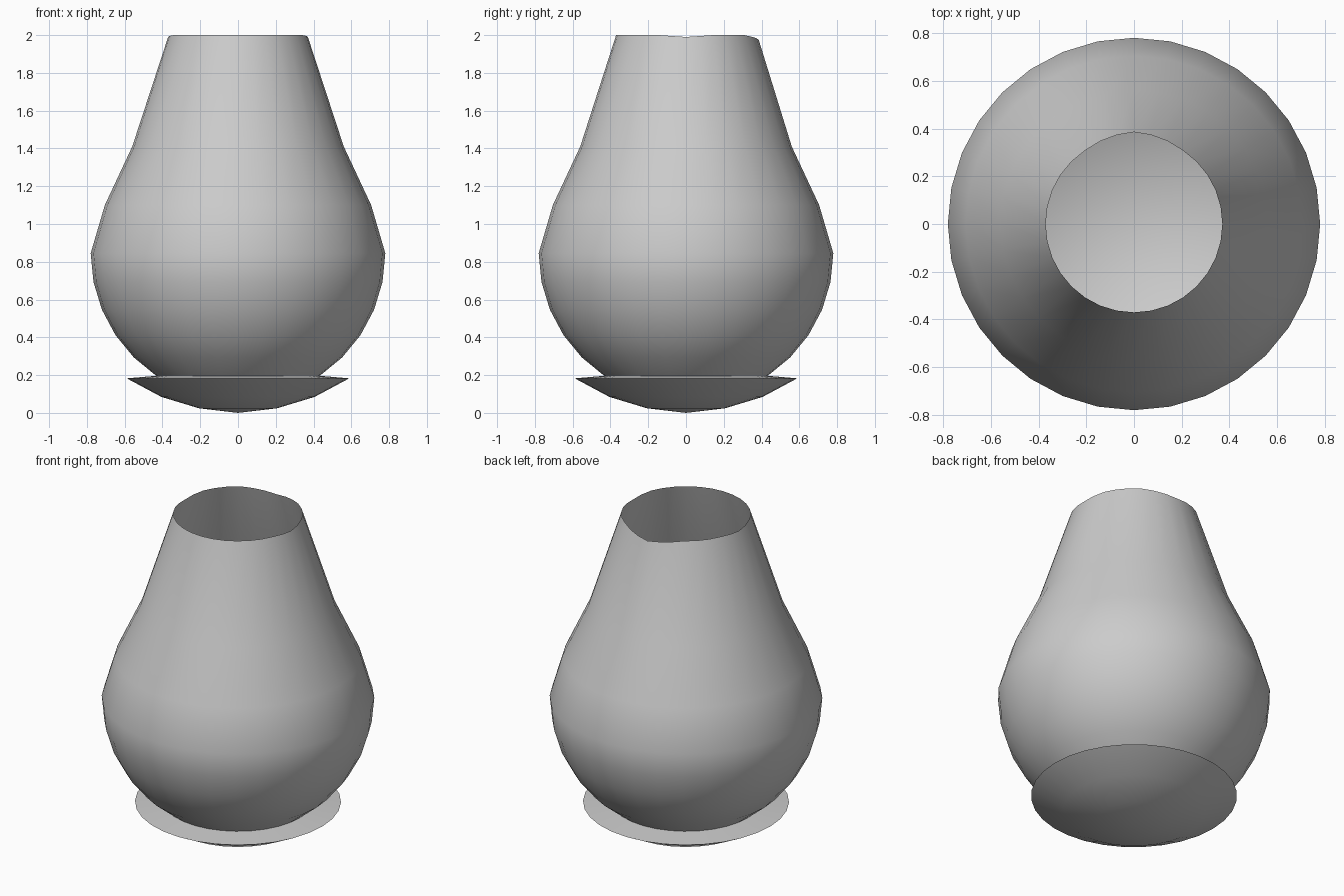
import bpy, bmesh, math

if "Cube" in bpy.data.objects:
    bpy.data.objects.remove(bpy.data.objects["Cube"])

SEG = 32
R, CZ = 0.78, 0.845          # belly radius and height of its widest ring
FOOT = 1.36                  # flare of the foot dish relative to the belly base


def arc(step):
    a = math.radians(11.25 * step)
    return R * math.sin(a), R * (1 - math.cos(a))


# Profile from the foot tip upwards: flared dish, ledge, round belly, neck
profile = [(r * FOOT, h * FOOT + 0.004) for r, h in (arc(i) for i in range(4))]
profile += [(r, CZ - R + h) for r, h in (arc(i) for i in range(3, 9))]
profile += [(0.705, 1.10), (0.56, 1.41), (0.37, 2.0)]
profile[0] = (0, 0)

bm = bmesh.new()
tip = bm.verts.new((0, 0, 0))
rings = []
for r, z in profile[1:]:
    rings.append([bm.verts.new((r * math.cos(2 * math.pi * i / SEG),
                                r * math.sin(2 * math.pi * i / SEG), z))
                  for i in range(SEG)])
for i in range(SEG):
    j = (i + 1) % SEG
    bm.faces.new((tip, rings[0][j], rings[0][i]))
    for a, b in zip(rings, rings[1:]):
        bm.faces.new((a[i], a[j], b[j], b[i]))

# Slightly uneven mouth: small lip at the back, shallow dips at the sides
for i, v in enumerate(rings[-1]):
    back = max(0, 1 - abs(i - 8) / 3)
    side = max(0, 1 - min(i, SEG - i, abs(i - 16)) / 2)
    v.co.y += 0.015 * back
    v.co.z -= 0.025 * back + 0.01 * side

me = bpy.data.meshes.new("vase")
bm.to_mesh(me)
bm.free()
vase = bpy.data.objects.new("vase", me)
bpy.context.collection.objects.link(vase)
bpy.context.view_layer.objects.active = vase
vase.select_set(True)
bpy.ops.object.shade_smooth_by_angle(angle=math.radians(40))
